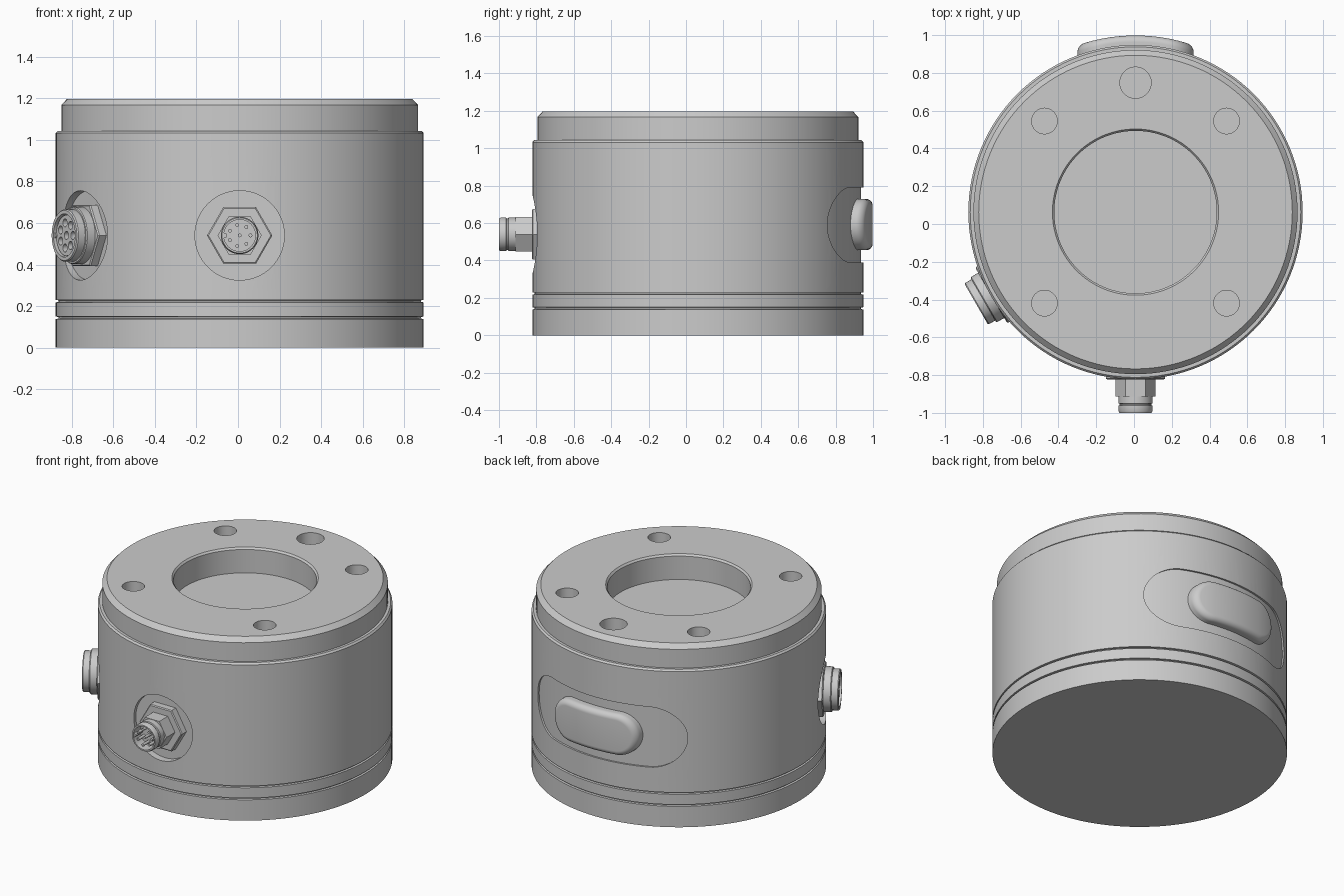
import bpy, bmesh
from math import sin, cos, pi, radians, sqrt
from mathutils import Matrix, Vector

if "Cube" in bpy.data.objects:
    bpy.data.objects.remove(bpy.data.objects["Cube"])

CX, CY = 0.008, 0.063            # axis of the round housing
AXIS = Matrix.Translation((CX, CY, 0))


def finish(name, bm, mat):
    bmesh.ops.recalc_face_normals(bm, faces=bm.faces)
    bm.transform(mat)
    me = bpy.data.meshes.new(name)
    bm.to_mesh(me)
    bm.free()
    ob = bpy.data.objects.new(name, me)
    bpy.context.collection.objects.link(ob)
    return ob


def add_lathe(bm, profile, segs, offset=(0, 0)):
    """Revolve (radius, height) points around local z."""
    rings = []
    for r, z in profile:
        if r == 0:
            rings.append([bm.verts.new((*offset, z))] * segs)
        else:
            rings.append([bm.verts.new((offset[0] + r * cos(2 * pi * i / segs),
                                        offset[1] + r * sin(2 * pi * i / segs), z))
                          for i in range(segs)])
    for a, b in zip(rings, rings[1:]):
        for i in range(segs):
            j = (i + 1) % segs
            bm.faces.new(dict.fromkeys((a[i], a[j], b[j], b[i])))


def lathe(name, profile, segs, mat):
    bm = bmesh.new()
    add_lathe(bm, profile, segs)
    return finish(name, bm, mat)


def pegs(name, places, r, z0, z1, mat, segs=16):
    """Several round pegs in one object."""
    bm = bmesh.new()
    for x, y in places:
        add_lathe(bm, [(0, z0), (r, z0), (r, z1), (0, z1)], segs, (x, y))
    return finish(name, bm, mat)


def wrapped_slot(name, half_w, half_h, rings, z, n=48):
    """Slot outline wrapped on the back of the housing; rings = (inset, radius)."""
    bm = bmesh.new()
    loops = []
    for inset, rad in rings:
        h, c = half_h - inset, half_w - half_h
        right = [(c + h * cos(pi / 2 * i / 14), h * sin(pi / 2 * i / 14)) for i in range(15)]
        mid = [(c - 2 * c * i / 20, h) for i in range(1, 20)]
        top = right + mid + [(-x, y) for x, y in reversed(right)]
        pts = top + [(x, -y) for x, y in reversed(top[1:-1])]
        loops.append([bm.verts.new((x, sqrt(rad * rad - x * x), y)) for x, y in pts])
    for a, b in zip(loops, loops[1:]):
        for i in range(len(a)):
            j = (i + 1) % len(a)
            bm.faces.new((a[i], a[j], b[j], b[i]))
    for lp in (loops[0], loops[-1]):
        m = len(lp)
        for i in range(m // 2):
            bm.faces.new(dict.fromkeys((lp[i], lp[i + 1], lp[(m - i - 1) % m], lp[(m - i) % m])))
    return finish(name, bm, AXIS @ Matrix.Translation((0, 0, z)))


def cut(ob, cutter):
    mod = ob.modifiers.new("cut", 'BOOLEAN')
    mod.operation, mod.solver, mod.object = 'DIFFERENCE', 'EXACT', cutter
    bpy.context.view_layer.objects.active = ob
    bpy.ops.object.modifier_apply(modifier=mod.name)
    bpy.data.objects.remove(cutter)


def outward(angle, z=0.54):
    """Frame at the axis with local z pointing out of the wall, y up."""
    d = Vector((cos(angle), sin(angle), 0))
    m = Matrix(((-d.y, 0, d.x, CX), (d.x, 0, d.y, CY), (0, 1, 0, z), (0, 0, 0, 1)))
    return m


def contacts(r):
    """One centre contact and a ring of seven."""
    return [(0, 0)] + [(r * cos(pi + pi / 7 + 2 * pi * i / 7),
                        r * sin(pi + pi / 7 + 2 * pi * i / 7)) for i in range(7)]


FRONT, SIDE = outward(radians(-90)), outward(radians(210))

# housing: base, two grooves, main wall, stepped top ring and central bore
R, G = 0.885, 0.872
housing = lathe("housing", [
    (0, 0), (R, 0), (R, .138), (G, .140), (G, .148), (R, .150),
    (R, .218), (G, .220), (G, .228), (R, .230), (R, 1.032), (.875, 1.043),
    (.858, 1.043), (.858, 1.167), (.83, 1.197), (.44, 1.197), (.43, 1.185),
    (.43, 1.03), (0, 1.03)], 128, AXIS)

# bolt holes and the bigger locating hole in the top
bolts = [(.482 * sx, .482 * sy) for sx in (-1, 1) for sy in (-1, 1)]
cut(housing, pegs("bolt_cutter", bolts, .068, 1.06, 1.3, AXIS, 32))
cut(housing, pegs("locating_cutter", [(0, .685)], .083, 1.06, 1.3, AXIS, 32))

# flat round seats for the connectors and the shallow slot for the window
for frame in (FRONT, SIDE):
    cut(housing, pegs("seat_cutter", [(0, 0)], .215, .838, 1.1, frame, 64))
cut(housing, wrapped_slot("slot_cutter", .55, .2, [(0, .873), (0, 1.0)], .59))

# raised window pad with rounded rim
rim = [(.035 * (1 - cos(pi / 2 * i / 8)), .90 + .035 * sin(pi / 2 * i / 8)) for i in range(9)]
pad = wrapped_slot("window_pad", .308, .137, [(0, .865)] + rim, .592)

# front plug: big nut, small nut, sleeve, pins and key
parts = [
    housing, pad,
    lathe("plug_nut", [(0, .83), (.157, .83), (.157, .881), (.15, .886), (0, .886)], 6, FRONT),
    lathe("plug_small_nut", [(0, .88), (.106, .88), (.106, .975), (0, .975)], 6, FRONT),
    lathe("plug_sleeve", [
        (0, .97), (.09, .97), (.09, 1.012), (.084, 1.015), (.084, 1.022), (.09, 1.025),
        (.09, 1.052), (.085, 1.063), (.076, 1.063), (.076, .99), (0, .99)], 48, FRONT),
    pegs("plug_pins", contacts(.052), .009, .985, 1.055, FRONT),
    pegs("plug_key", [(-.072, 0)], .012, .985, 1.058, FRONT),
]

# side socket: nut, stepped sleeve, insert with contact holes and key
insert = lathe("socket_insert", [(0, .90), (.098, .90), (.098, .962), (0, .962)], 48, SIDE)
cut(insert, pegs("contact_cutter", contacts(.062), .02, .925, 1.1, SIDE))
parts += [
    insert,
    lathe("socket_nut", [(0, .83), (.17, .83), (.17, .876), (.163, .882), (0, .882)], 6, SIDE),
    lathe("socket_sleeve", [
        (0, .875), (.138, .875), (.138, .925), (.134, .93), (.126, .93), (.126, .968),
        (.121, .974), (.104, .974), (.104, .94), (0, .94)], 48, SIDE),
    pegs("socket_key", [(-.1, 0)], .012, .93, .97, SIDE),
]

# smooth round walls, crisp edges
bpy.ops.object.select_all(action='DESELECT')
for ob in parts:
    ob.select_set(True)
bpy.context.view_layer.objects.active = housing
bpy.ops.object.shade_smooth_by_angle(angle=radians(30))
